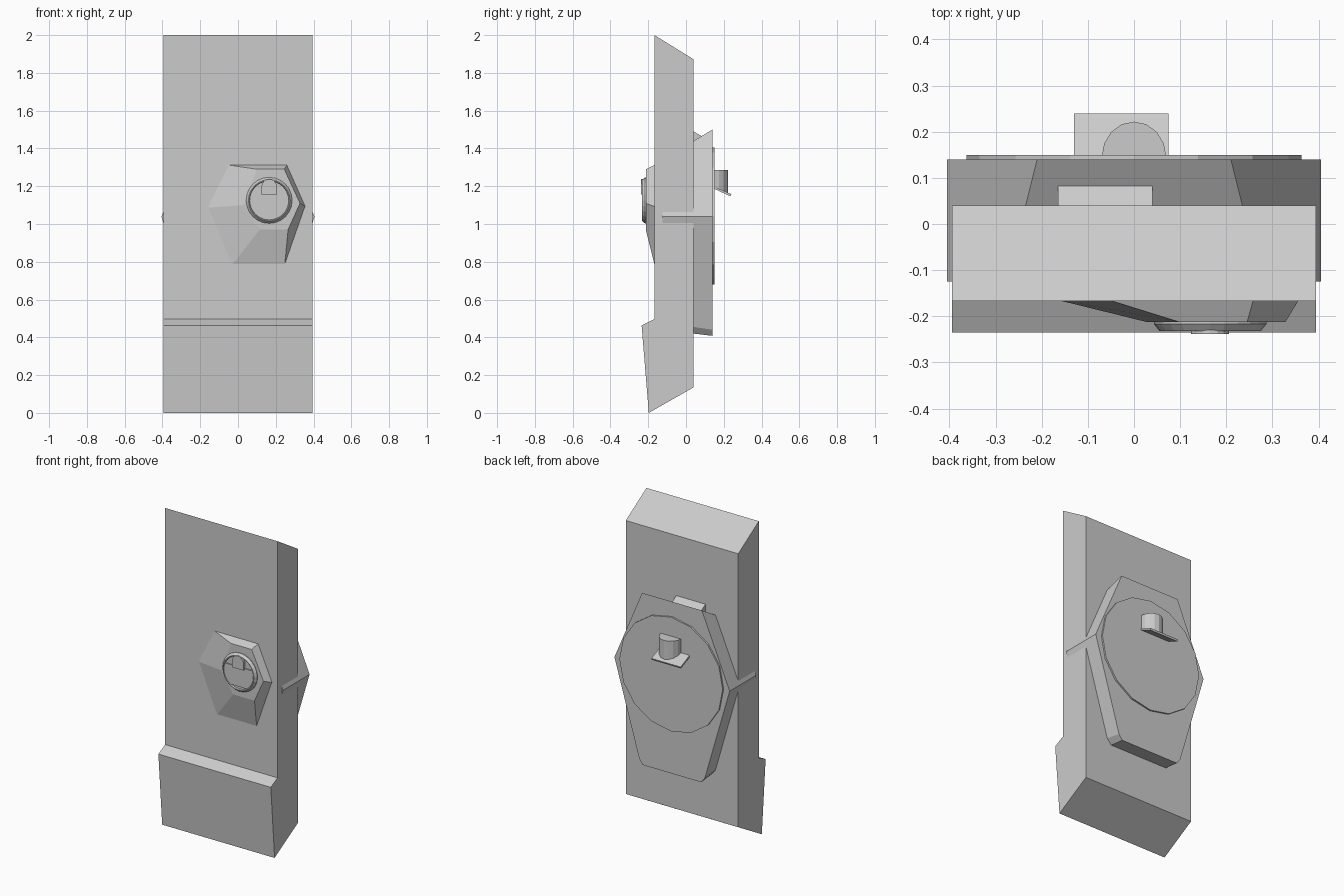
import bpy, bmesh
from math import sin, cos, pi

if "Cube" in bpy.data.objects:
    bpy.data.objects.remove(bpy.data.objects["Cube"])


def loft(name, rings):
    """Skin matching rings of 3D points and cap both ends."""
    bm = bmesh.new()
    vs = [[bm.verts.new(p) for p in r] for r in rings]
    n = len(vs[0])
    for a, b in zip(vs, vs[1:]):
        for i in range(n):
            j = (i + 1) % n
            bm.faces.new((a[i], a[j], b[j], b[i]))
    bm.faces.new(vs[0][::-1])
    bm.faces.new(vs[-1])
    bmesh.ops.recalc_face_normals(bm, faces=bm.faces)
    me = bpy.data.meshes.new(name)
    bm.to_mesh(me)
    bm.free()
    ob = bpy.data.objects.new(name, me)
    bpy.context.collection.objects.link(ob)
    return ob


def prism_x(name, yz, x0, x1):
    return loft(name, [[(x, y, z) for y, z in yz] for x in (x0, x1)])


def at_y(xz, y):
    return [(x, y, z) for x, z in xz]


def prism_y(name, xz, y0, y1):
    return loft(name, [at_y(xz, y0), at_y(xz, y1)])


def circle(cx, cz, r, n):
    return [(cx + r * cos(2 * pi * i / n), cz + r * sin(2 * pi * i / n)) for i in range(n)]


def mirrored(half):
    return half + [(-x, z) for x, z in reversed(half)]


# Main slab with slanted ends and thicker foot
prism_x("slab", [(-0.167, 2.0), (0.04, 1.872), (0.04, 0.135), (-0.197, 0.0),
                 (-0.235, 0.463), (-0.167, 0.497)], -0.395, 0.395)

# Rear plate: its side tips run through the slab and poke out at the sides
loft("rear_plate", [
    at_y(mirrored([(0.278, 1.34), (0.405, 1.04), (0.24, 0.48), (0.21, 0.44)]), -0.125),
    at_y(mirrored([(0.235, 1.44), (0.405, 1.04), (0.235, 0.455), (0.205, 0.42)]), 0.04),
    at_y(mirrored([(0.21, 1.50), (0.405, 1.04), (0.23, 0.44), (0.205, 0.408)]), 0.14)])

# Small block on top of the rear plate
prism_x("top_block", [(0.0, 1.513), (0.083, 1.465), (0.07, 1.42), (0.0, 1.42)], -0.165, 0.04)

# Rear disc
prism_y("rear_disc", circle(0, 1.043, 0.363, 16), 0.13, 0.15)

# Rear knob: half-round, standing on a tilted thin shelf
arc = [(0.07 * cos(pi * i / 8), 0.145 + 0.077 * sin(pi * i / 8)) for i in range(9)]
loft("rear_knob", [[(x, y, 1.285) for x, y in arc],
                   [(x, y, 1.198 - 0.47 * (y - 0.145)) for x, y in arc]])
prism_x("rear_shelf", [(0.145, 1.20), (0.24, 1.158), (0.235, 1.147), (0.145, 1.188)],
        -0.13, 0.075)

# Front faceted mount
loft("front_mount", [
    at_y([(-0.07, 1.315), (0.26, 1.315), (0.36, 1.09), (0.245, 0.76),
          (-0.05, 0.76), (-0.185, 1.085)], -0.16),
    at_y([(0.10, 1.29), (0.245, 1.29), (0.328, 1.11), (0.265, 0.97),
          (0.115, 0.97), (0.03, 1.10)], -0.213)])

# Round dial with a raised rim
DX, DZ = 0.165, 1.125
loft("dial", [at_y(circle(DX, DZ, r, 24), y) for r, y in
              [(0.122, -0.205), (0.122, -0.217), (0.11, -0.232), (0.106, -0.232), (0.103, -0.223)]])

# Dial face plate: circle cut off at top and bottom
low, high = -0.095, 0.05
face = [(0.103 * cos(2 * pi * i / 32), 0.103 * sin(2 * pi * i / 32)) for i in range(32)]
face = [(x, z) for x, z in face if low <= z <= high]
face = [p for p in face if p[0] > 0 and p[1] > low] + [p for p in face if p[0] <= 0]
face.sort(key=lambda p: (p[0] < 0, p[1] if p[0] > 0 else -p[1]))
prism_y("dial_plate", [(DX + x, DZ + z) for x, z in face], -0.215, -0.230)

# Rounded tab on the upper dial
tab = [(DX + 0.041 * cos(pi * i / 8), 1.196 + 0.041 * sin(pi * i / 8)) for i in range(9)]
prism_y("dial_tab", tab + [(DX - 0.041, 1.155), (DX + 0.041, 1.155)], -0.215, -0.238)
